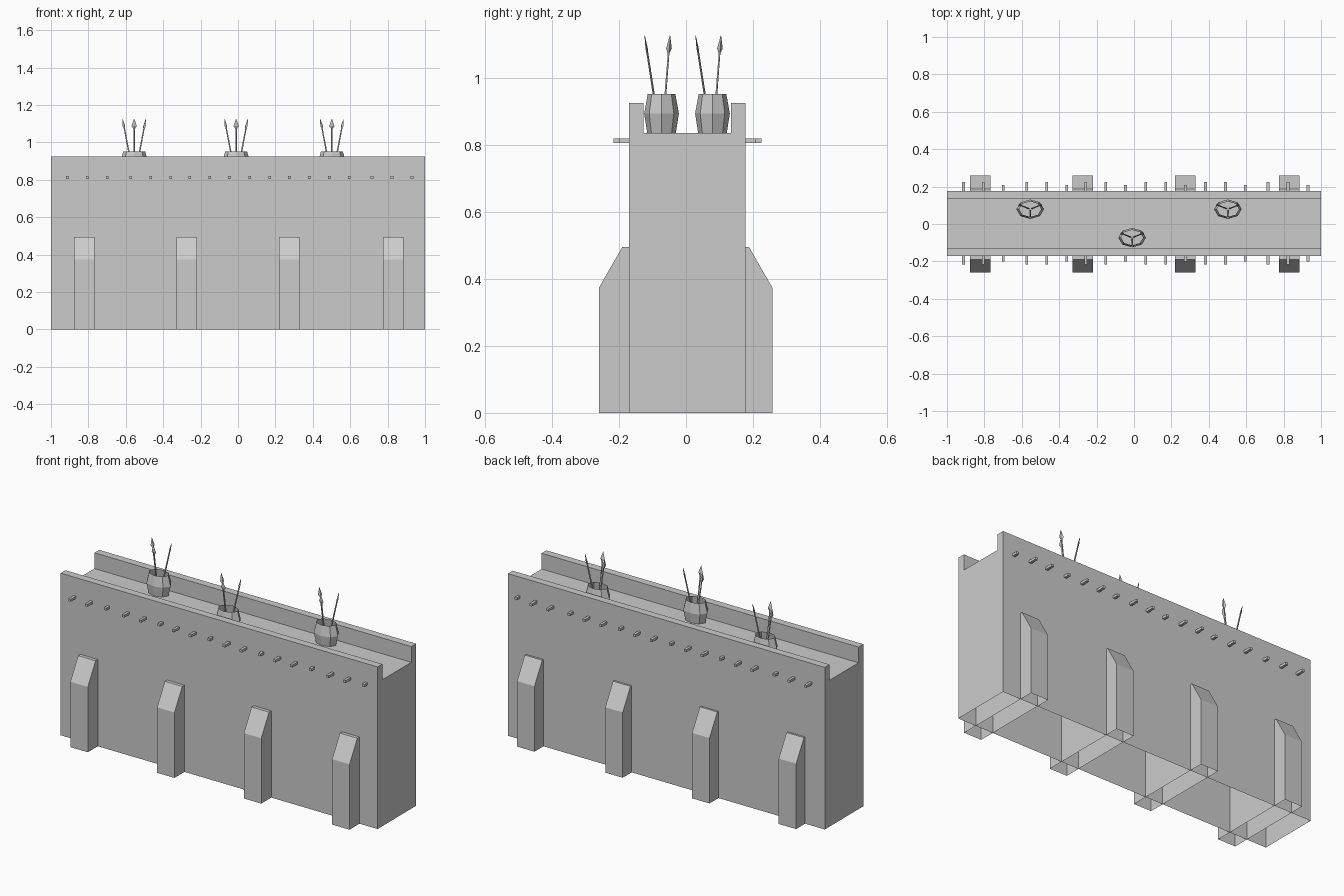
import bpy, bmesh
from math import cos, sin, pi, radians
from mathutils import Vector

if "Cube" in bpy.data.objects:
    bpy.data.objects.remove(bpy.data.objects["Cube"])


def finish(name, bm):
    bmesh.ops.recalc_face_normals(bm, faces=bm.faces)
    me = bpy.data.meshes.new(name)
    bm.to_mesh(me)
    bm.free()
    ob = bpy.data.objects.new(name, me)
    bpy.context.collection.objects.link(ob)
    return ob


def prism(name, profile, x0, x1):
    """Extrude a (y, z) profile along x; the last edge (ground side) stays open."""
    bm = bmesh.new()
    a = [bm.verts.new((x0, y, z)) for y, z in profile]
    b = [bm.verts.new((x1, y, z)) for y, z in profile]
    bm.faces.new(a)
    bm.faces.new(b[::-1])
    for i in range(len(profile) - 1):
        bm.faces.new((a[i], b[i], b[i + 1], a[i + 1]))
    return finish(name, bm)


def loft(bm, rings, cap_start=True, cap_end=True):
    loops = [[bm.verts.new(p) for p in r] for r in rings]
    n = len(loops[0])
    for a, b in zip(loops, loops[1:]):
        for i in range(n):
            bm.faces.new((a[i], a[(i + 1) % n], b[(i + 1) % n], b[i]))
    if cap_start:
        bm.faces.new(loops[0][::-1])
    if cap_end:
        bm.faces.new(loops[-1])


# Wall with a sunken walkway between two parapets
prism("wall", [(-0.17, 0), (-0.17, 0.925), (-0.127, 0.925), (-0.127, 0.835),
               (0.134, 0.835), (0.134, 0.925), (0.177, 0.925), (0.177, 0)], -1, 1)

# Buttresses running through the wall
for x in (-0.821, -0.274, 0.274, 0.831):
    prism("buttress", [(-0.26, 0), (-0.26, 0.373), (-0.19, 0.495),
                       (0.188, 0.495), (0.258, 0.373), (0.258, 0)],
          x - 0.055, x + 0.055)

# Beam ends in groups of three, the third one shorter
starts = (-0.912, -0.573, -0.258, 0.063, 0.382, 0.717)
for s in starts:
    for k in range(3):
        x = s + 0.1065 * k
        y0, y1 = (-0.2, 0.208) if k == 2 else (-0.217, 0.225)
        bm = bmesh.new()
        loft(bm, [[(x + sx * 0.0075, y, 0.812 + sz * 0.007)
                   for sx, sz in ((-1, -1), (1, -1), (1, 1), (-1, 1))]
                  for y in (y0, y1)])
        finish("beam", bm)


# Eight-sided pots, squashed front to back, each holding three spears
SQUASH = 0.7


def pot(cx, cy):
    bm = bmesh.new()
    loft(bm, [[(r * cos(i * pi / 4), r * sin(i * pi / 4), z) for i in range(8)]
              for r, z in ((0.061, 0.835), (0.074, 0.893), (0.059, 0.951))],
         cap_end=False)
    ob = finish("pot", bm)
    ob.location = (cx, cy, 0)
    ob.scale = (1, SQUASH, 1)


def spear(cx, cy, ang):
    out = Vector((cos(ang), sin(ang), 0))
    side = Vector((-sin(ang), cos(ang), 0))
    base, tip = out * 0.01 + Vector((0, 0, 0.845)), out * 0.072 + Vector((0, 0, 1.126))

    def ring(t, w, d):
        c = base.lerp(tip, t)
        return [c + side * w, c + out * d, c - side * w, c - out * d]
    bm = bmesh.new()
    loft(bm, [ring(0, 0.005, 0.005), ring(0.81, 0.004, 0.004),
              ring(0.86, 0.014, 0.005), ring(1, 0.001, 0.001)])
    ob = finish("spear", bm)
    ob.location = (cx, cy, 0)
    ob.scale = (1, SQUASH, 1)


for cx, cy in ((-0.555, 0.079), (-0.01, -0.073), (0.502, 0.079)):
    pot(cx, cy)
    for a in (-90, 30, 150):
        spear(cx, cy, radians(a))
